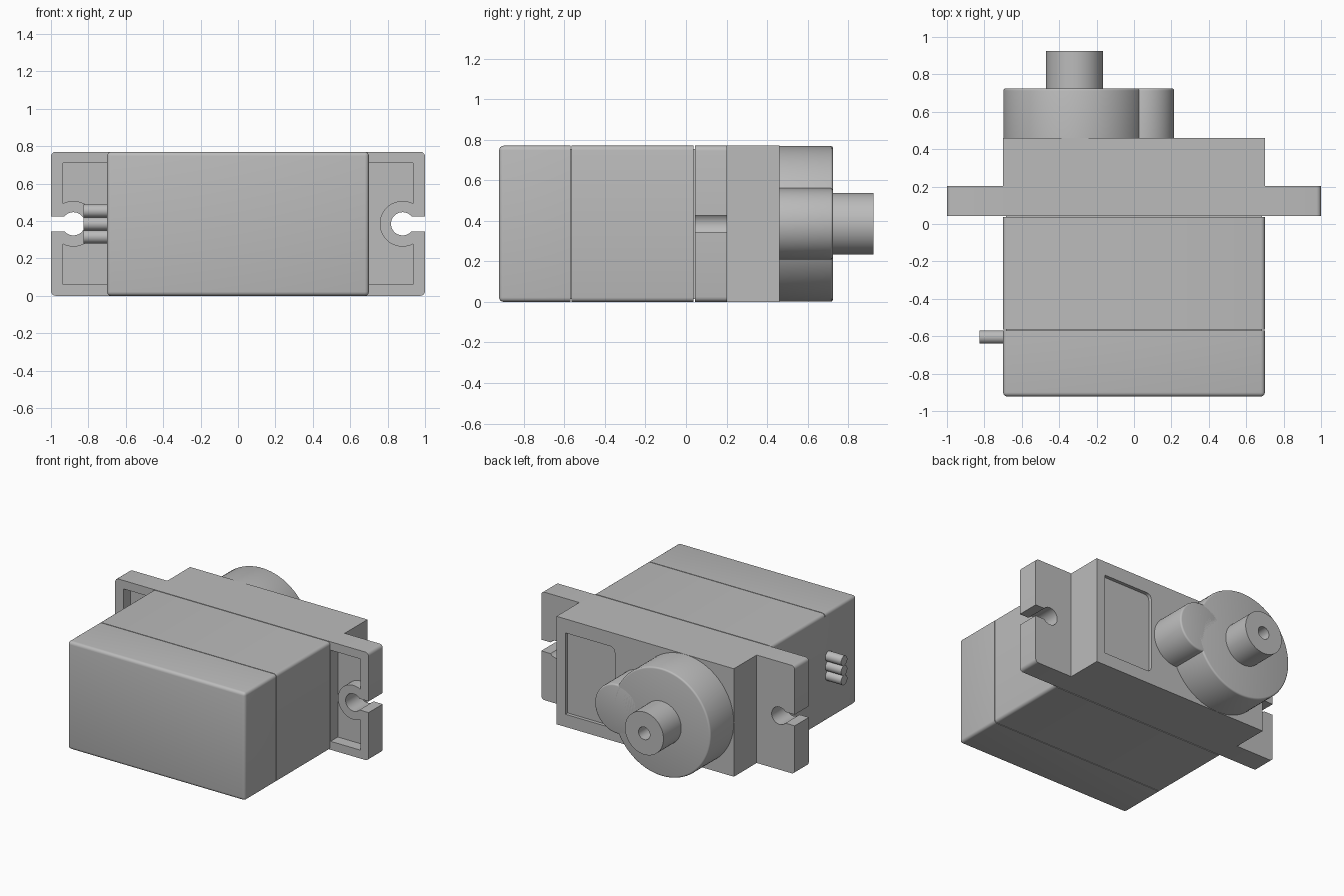
import bpy, bmesh, math
from mathutils import Matrix

cube = bpy.data.objects.get("Cube")
if cube:
    bpy.data.objects.remove(cube, do_unlink=True)

grey = bpy.data.materials.new("grey_plastic")
grey.use_nodes = True
grey.diffuse_color = (0.5, 0.5, 0.5, 1)
grey.node_tree.nodes["Principled BSDF"].inputs["Base Color"].default_value = (0.5, 0.5, 0.5, 1)

H = 0.77          # case height
MID = H / 2       # centre line
HALF = 0.70       # half width of the case


def finish(name, bm):
    bmesh.ops.recalc_face_normals(bm, faces=bm.faces)
    mesh = bpy.data.meshes.new(name)
    bm.to_mesh(mesh)
    bm.free()
    mesh.materials.append(grey)
    obj = bpy.data.objects.new(name, mesh)
    bpy.context.collection.objects.link(obj)
    return obj


def box(name, x, y, z, radius=0, pick=None):
    """Box from (low, high) ranges; edges accepted by pick(edge) are rounded."""
    bm = bmesh.new()
    bmesh.ops.create_cube(bm, size=1)
    for v in bm.verts:
        v.co = [lo + (c + 0.5) * (hi - lo) for c, (lo, hi) in zip(v.co, (x, y, z))]
    if radius:
        edges = [e for e in bm.edges if pick(e)]
        bmesh.ops.bevel(bm, geom=edges, offset=radius, segments=4, profile=0.5, affect='EDGES')
    return finish(name, bm)


def cylinder(name, centre, radius, length, axis='Y', bevel=0, sides=64):
    bm = bmesh.new()
    turn = Matrix.Rotation(math.pi / 2, 4, 'X' if axis == 'Y' else 'Y')
    bmesh.ops.create_cone(bm, cap_ends=True, segments=sides, radius1=radius, radius2=radius,
                          depth=length, matrix=Matrix.Translation(centre) @ turn)
    if bevel:
        rim = [e for e in bm.edges if all(v.co.y > centre[1] for v in e.verts)]
        bmesh.ops.bevel(bm, geom=rim, offset=bevel, segments=3, profile=0.5, affect='EDGES')
    return finish(name, bm)


def combine(obj, tool, operation='DIFFERENCE'):
    mod = obj.modifiers.new("cut", 'BOOLEAN')
    mod.object, mod.operation, mod.solver = tool, operation, 'EXACT'
    bpy.context.view_layer.objects.active = obj
    bpy.ops.object.modifier_apply(modifier=mod.name)
    bpy.data.objects.remove(tool, do_unlink=True)


def along_y(e):
    return abs(e.verts[0].co.y - e.verts[1].co.y) > 0.01


def along_y_or_front(e):
    return along_y(e) or all(v.co.y < -0.9 for v in e.verts)


# Case: three shells separated by fine seams around an inner core
parts = [
    box("end_cover", (-HALF, HALF), (-0.922, -0.569), (0, H), 0.022, along_y_or_front),
    box("middle_case", (-HALF, HALF), (-0.564, 0.038), (0, H), 0.022, along_y),
    box("inner_core", (-0.685, 0.685), (-0.6, 0.1), (0.015, H - 0.015)),
]

# Upper case with a shallow label pocket on the back
upper = box("upper_case", (-HALF, HALF), (0.044, 0.46), (0, H))
pocket = box("pocket_cutter", (0.24, 0.63), (0.435, 0.6), (0.09, 0.67), 0.035,
             lambda e: along_y(e) and e.verts[0].co.x < 0.4)
combine(upper, pocket)
parts.append(upper)

# Mounting ears: recessed front, raised boss, screw hole open to the edge
for side, label in ((1, "left"), (-1, "right")):
    def span(a, b):
        return tuple(sorted((side * a, side * b)))

    hole = (side * 0.88, 0.12, MID)
    ear = box(label + "_mounting_ear", span(0.69, 1), (0.044, 0.203), (0, H), 0.025,
              lambda e: along_y(e) and abs(e.verts[0].co.x) > 0.9)
    recess = box("recess_cutter", span(0.6, 0.935), (-0.1, 0.125), (0.06, H - 0.06))
    combine(recess, cylinder("boss", hole, 0.122, 0.6))
    combine(ear, recess)
    combine(ear, cylinder("hole_cutter", hole, 0.062, 0.6))
    combine(ear, box("slot_cutter", span(0.88, 1.1), (-0.1, 0.4), (MID - 0.04, MID + 0.04)))
    parts.append(ear)

# Gear housing: large and small rounded drums
parts.append(cylinder("large_gear_housing", (-0.315, 0.58, MID), 0.384, 0.29, bevel=0.012, sides=96))
parts.append(cylinder("small_gear_housing", (0.038, 0.58, MID), 0.176, 0.29, bevel=0.012))

# Output shaft with a screw hole
shaft = cylinder("output_shaft", (-0.318, 0.81, MID), 0.152, 0.23)
combine(shaft, cylinder("shaft_hole_cutter", (-0.318, 0.9, MID), 0.045, 0.3, sides=32))
parts.append(shaft)

# Three cable stubs
for i, label in enumerate(("lower", "middle", "upper")):
    parts.append(cylinder(label + "_cable_stub", (-0.75, -0.605, MID + (i - 1) * 0.069),
                          0.035, 0.15, axis='X', sides=32))

# Smooth curved faces, keep hard edges crisp
bpy.ops.object.select_all(action='DESELECT')
for obj in parts:
    obj.select_set(True)
bpy.context.view_layer.objects.active = parts[0]
bpy.ops.object.shade_smooth_by_angle(angle=math.radians(35))
